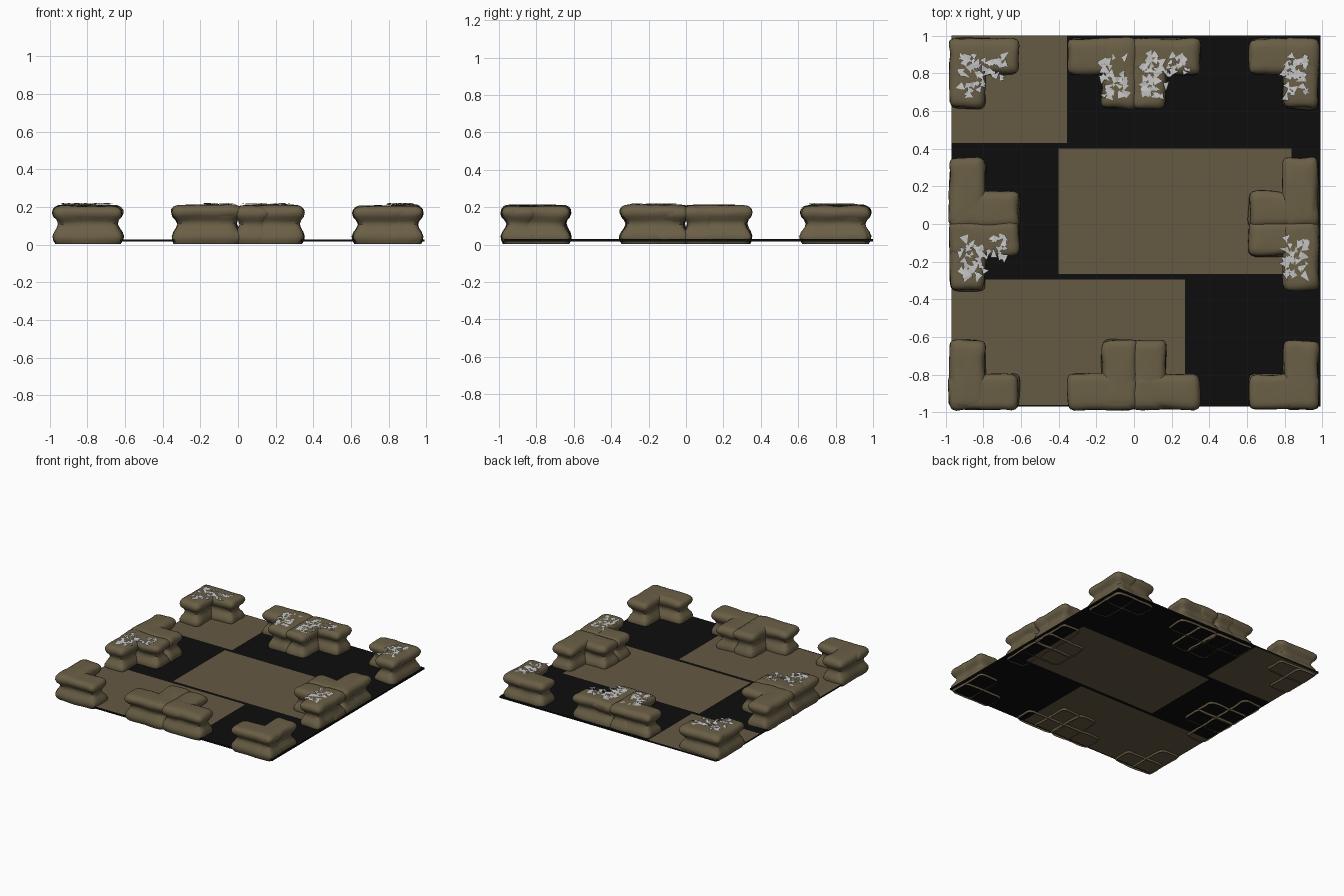
import bpy, bmesh, math, random
from mathutils import Vector, noise

if "Cube" in bpy.data.objects:
    bpy.data.objects.remove(bpy.data.objects["Cube"])

random.seed(7)


def material(name, rgb):
    m = bpy.data.materials.new(name)
    m.diffuse_color = (*rgb, 1)
    m.use_nodes = True
    m.node_tree.nodes["Principled BSDF"].inputs["Base Color"].default_value = m.diffuse_color
    return m


STONE = material("brown stone", (0.145, 0.115, 0.062))
SAND = material("sand floor", (0.128, 0.1, 0.055))
BLACK = material("black floor", (0.004, 0.004, 0.004))
SNOW = material("pale flakes", (0.56, 0.56, 0.56))


def finish(bm, name, mats, smooth=None):
    me = bpy.data.meshes.new(name)
    bm.to_mesh(me)
    bm.free()
    for m in mats:
        me.materials.append(m)
    ob = bpy.data.objects.new(name, me)
    bpy.context.collection.objects.link(ob)
    if smooth:
        bpy.ops.object.select_all(action='DESELECT')
        bpy.context.view_layer.objects.active = ob
        ob.select_set(True)
        bpy.ops.object.shade_smooth_by_angle(angle=math.radians(smooth))
    return ob


# Floor: one thin slab cut into a grid, sand areas picked by position
xs = [-0.97, -0.40, -0.355, 0.27, 0.835, 0.99]
ys = [-0.97, -0.96, -0.295, -0.265, 0.40, 0.43, 1.0]
sand_areas = [(-0.97, -0.355, 0.43, 1.0), (-0.40, 0.835, -0.265, 0.40), (-0.97, 0.27, -0.96, -0.295)]
bm = bmesh.new()
grid = [[bm.verts.new((x, y, 0.029)) for y in ys] for x in xs]
for i in range(len(xs) - 1):
    for j in range(len(ys) - 1):
        f = bm.faces.new((grid[i][j], grid[i + 1][j], grid[i + 1][j + 1], grid[i][j + 1]))
        c = f.calc_center_median()
        sand = any(a < c.x < b and d < c.y < e for a, b, d, e in sand_areas)
        f.material_index = 0 if sand else 1
floor = finish(bm, "floor", [SAND, BLACK])
sol = floor.modifiers.new("thickness", 'SOLIDIFY')
sol.thickness = 0.012
sol.offset = -1
sol.material_offset_rim = 1

# Waisted stone outline: (height, inset), open at the bottom
PROFILE = [(0.004, 0.013), (0.022, 0.003), (0.045, 0.0), (0.068, 0.009), (0.09, 0.023), (0.11, 0.03),
           (0.13, 0.023), (0.148, 0.007), (0.168, 0.0), (0.186, 0.003), (0.2, 0.014), (0.207, 0.028),
           (0.209, 0.045), (0.21, 0.07)]


def stone(name, x0, x1, y0, y1):
    cx, cy = (x0 + x1) / 2, (y0 + y1) / 2
    hx, hy = abs(x1 - x0) / 2, abs(y1 - y0) / 2
    off = Vector([random.uniform(-50, 50) for _ in range(3)])
    tilt = random.uniform(-0.004, 0.003)
    n = 10
    square = []
    for a, b in (((-1, -1), (1, -1)), ((1, -1), (1, 1)), ((1, 1), (-1, 1)), ((-1, 1), (-1, -1))):
        for k in range(n):
            # points gather near the corners
            t = 0.5 - 0.5 * math.cos(math.pi * k / n)
            square.append((a[0] + (b[0] - a[0]) * t, a[1] + (b[1] - a[1]) * t))
    bm = bmesh.new()
    rings = []
    for z, inset in PROFILE:
        ring = []
        ax, ay = hx - inset, hy - inset
        r = min(0.035, ax * 0.8, ay * 0.8)
        for u, v in square:
            p = Vector((u * ax, v * ay, 0))
            core = Vector((max(r - ax, min(ax - r, p.x)), max(r - ay, min(ay - r, p.y)), 0))
            if abs(p.x - core.x) > 1e-5 or abs(p.y - core.y) > 1e-5:
                p = core + (p - core).normalized() * r
            p = Vector((cx + p.x, cy + p.y, z))
            d = noise.noise_vector(p * 9 + off)
            p.x += d.x * 0.011
            p.y += d.y * 0.011
            p.z += (d.z * 0.006 + tilt) * min(1, z / 0.15)
            p.z = max(p.z, 0)
            ring.append(bm.verts.new(p))
        rings.append(ring)
    m = len(square)
    for lo, hi in zip(rings, rings[1:]):
        for k in range(m):
            bm.faces.new((lo[k], lo[(k + 1) % m], hi[(k + 1) % m], hi[k]))
    bm.faces.new(rings[-1])
    finish(bm, name, [STONE], 50)


def flakes(name, cx, cy, dx, dy):
    # Scattered pale shards on top of a stone corner
    bm = bmesh.new()
    areas = [(0.06, 0.19, 0.09, 0.31, 34)]
    if dx > 0:
        areas.append((0.19, 0.31, 0.09, 0.21, 18))
    for u0, u1, v0, v1, count in areas:
        for _ in range(count):
            x = cx + dx * random.uniform(u0, u1)
            y = cy + dy * random.uniform(v0, v1)
            a0 = random.uniform(0, math.tau)
            s = random.uniform(0.016, 0.032)
            tri = []
            for k in range(3):
                a = a0 + k * math.tau / 3 + random.uniform(-0.5, 0.5)
                tri.append(bm.verts.new((x + s * math.cos(a), y + s * math.sin(a),
                                         random.uniform(0.212, 0.221))))
            bm.faces.new(tri)
    finish(bm, name, [SNOW])


# Stone corners: outer position and inward direction of each L shape
corners = [(-1, -1, 1, 1), (1, -1, -1, 1), (1, 1, -1, -1), (-1, 1, 1, -1)]
for s in (-1, 1):
    corners += [(0, 1, s, -1), (0, -1, s, 1), (-1, 0, 1, s), (1, 0, -1, s)]
LENGTH, WIDTH = 0.37, 0.19
for i, (px, py, dx, dy) in enumerate(corners):
    cx = px * 0.98 if px else -dx * 0.018
    cy = py * 0.985 if py else -dy * 0.018
    stone(f"stone_across_{i}", cx, cx + dx * LENGTH, cy, cy + dy * WIDTH)
    stone(f"stone_along_{i}", cx, cx + dx * WIDTH, cy, cy + dy * LENGTH)
    # only the back corners and the front halves of the side groups carry flakes
    if py == 1 or (py == 0 and dy < 0):
        flakes(f"flakes_{i}", cx, cy, dx, dy)
